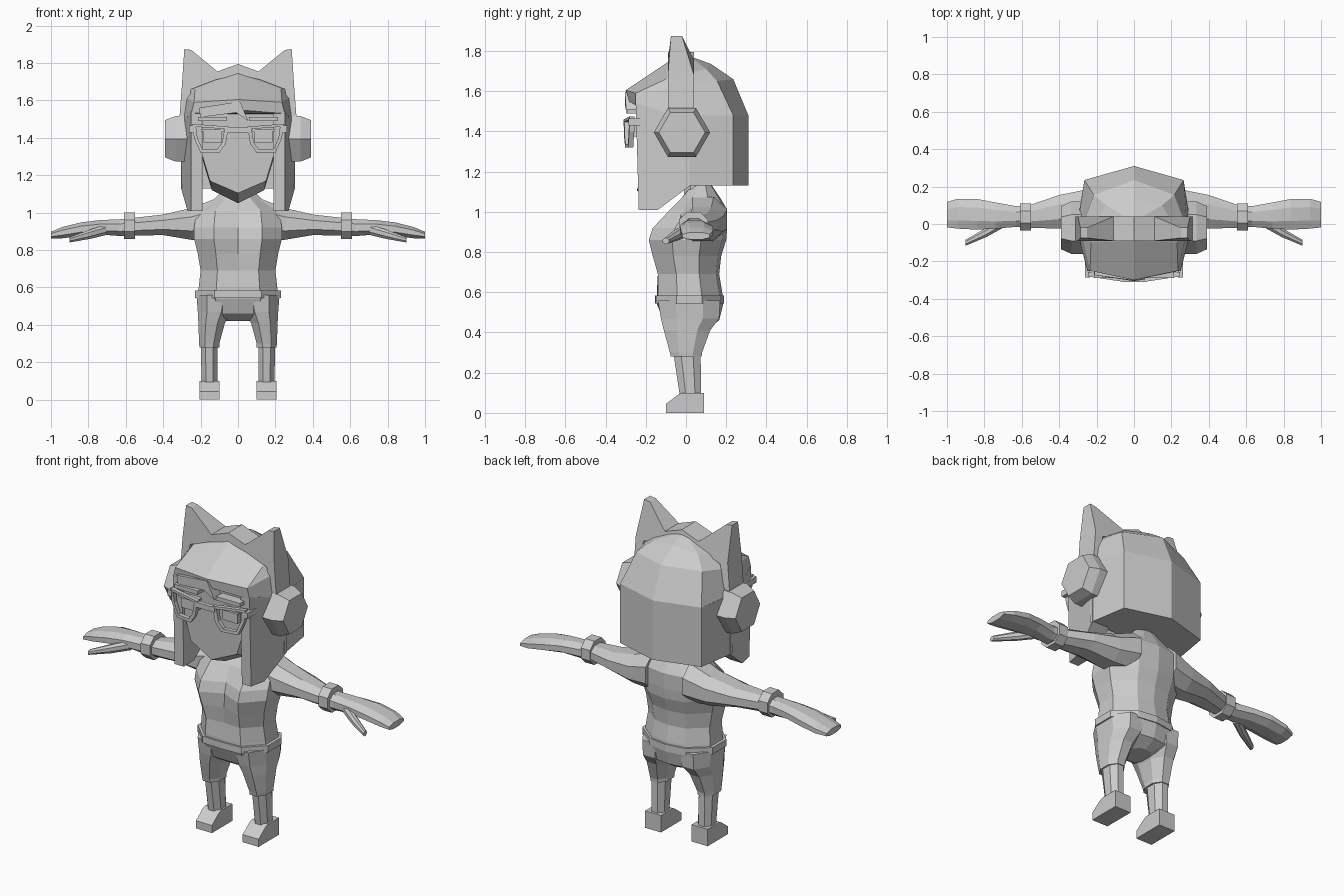
import bpy, bmesh, math

grey = bpy.data.materials.new("plain grey")
grey.diffuse_color = (0.6, 0.6, 0.6, 1)


def loft(name, rings, mirror=False, cyclic=False):
    """Skin a list of equal-length 3D rings; optional mirrored copy in x."""
    bm = bmesh.new()
    for s in ((1, -1) if mirror else (1,)):
        vs = [[bm.verts.new((s * p[0], p[1], p[2])) for p in r] for r in rings]
        n = len(rings[0])
        pairs = list(zip(vs, vs[1:])) + ([(vs[-1], vs[0])] if cyclic else [])
        for a, b in pairs:
            for i in range(n):
                j = (i + 1) % n
                bm.faces.new((a[i], a[j], b[j], b[i]))
        if not cyclic:
            bm.faces.new(vs[0])
            bm.faces.new(vs[-1])
    bmesh.ops.remove_doubles(bm, verts=bm.verts, dist=0.0001)
    bmesh.ops.recalc_face_normals(bm, faces=bm.faces)
    me = bpy.data.meshes.new(name)
    bm.to_mesh(me)
    bm.free()
    me.materials.append(grey)
    ob = bpy.data.objects.new(name, me)
    bpy.context.collection.objects.link(ob)
    return ob


def full(half):
    """Complete a half ring (first and last points on x = 0)."""
    return half + [(-x, y, z) for x, y, z in half[-2:0:-1]]


def box(name, x, y, z, mirror=False):
    r = lambda zz: [(x[0], y[0], zz), (x[1], y[0], zz), (x[1], y[1], zz), (x[0], y[1], zz)]
    return loft(name, [r(z[0]), r(z[1])], mirror)


def chamfered(u0, u1, v0, v1, k=0.28):
    """Eight-sided outline inside a rectangle."""
    a, b = (u1 - u0) * k, (v1 - v0) * k
    return [(u0 + a, v0), (u1 - a, v0), (u1, v0 + b), (u1, v1 - b),
            (u1 - a, v1), (u0 + a, v1), (u0, v1 - b), (u0, v0 + b)]


# Torso: z, half width, centre front y, side front y, back y
torso = [(.42, .07, -.05, -.05, .10), (.46, .19, -.11, -.11, .165), (.54, .22, -.145, -.14, .185),
         (.60, .21, -.145, -.14, .18), (.69, .20, -.13, -.14, .165), (.78, .215, -.13, -.165, .175),
         (.86, .235, -.125, -.185, .20), (.92, .235, -.11, -.165, .205), (1.01, .22, -.075, -.08, .205),
         (1.07, .13, -.02, -.02, .17), (1.13, .07, .02, .03, .13)]


def body_ring(z, w, yc, yf, yb):
    m, d = (yf + yb) / 2, (yb - yf) / 2
    return full([(0, yc, z), (.55 * w, yf, z), (w, m - .4 * d, z),
                 (w, m + .35 * d, z), (.5 * w, yb - .1 * d, z), (0, yb, z)])


loft("torso", [body_ring(*t) for t in torso])
loft("waistband", [body_ring(z, .23, -.155, -.15, .19) for z in (.545, .585)])
loft("neck", [[(x, y, z) for x, y in chamfered(-.06, .06, -.01, .11)] for z in (1.0, 1.2)])

# Legs: z, x range, y range, with a step at the trouser cuff
legs = [(.56, .02, .222, -.14, .17), (.47, .04, .215, -.125, .165), (.41, .07, .212, -.11, .12),
        (.30, .10, .208, -.08, .08), (.28, .10, .206, -.076, .078), (.28, .11, .198, -.06, .073),
        (.08, .11, .195, -.03, .075)]
loft("legs", [[(x, y, z) for x, y in chamfered(*r)] for z, *r in legs], True)
foot = [(-.10, 0), (-.10, .045), (-.04, .09), (-.02, .10), (.09, .10), (.09, 0)]
loft("shoes", [[(x, y, z) for y, z in foot] for x in (.10, .205)], True)


# Arms and hands: x, centre y, centre z, half depth, half height
def arm_ring(x, y, z, hy, hz):
    return [(x, a, b) for a, b in chamfered(y - hy, y + hy, z - hz, z + hz)]


arms = [(.12, .085, .965, .12, .11), (.25, .08, .94, .105, .085), (.40, .065, .935, .09, .055),
        (.56, .04, .925, .06, .047), (.63, .04, .92, .055, .045), (.74, .045, .922, .07, .038),
        (.84, .052, .912, .082, .036), (.94, .055, .893, .08, .03), (1.0, .05, .88, .068, .018)]
loft("arms", [arm_ring(*a) for a in arms], True)
loft("thumbs", [arm_ring(*a) for a in [(.70, .01, .91, .03, .028), (.79, -.045, .885, .025, .025),
                                       (.90, -.10, .855, .016, .014)]], True)
loft("bracelets", [arm_ring(x, .037, .93, .073, .07) for x in (.55, .61)], True)

# Face block with pointed chin
face_front = [(0, -.245, 1.105), (.15, -.225, 1.17), (.195, -.225, 1.32), (.195, -.235, 1.56), (0, -.265, 1.56)]
face_back = [(0, -.12, 1.05), (.14, -.12, 1.12), (.195, -.05, 1.3), (.195, -.05, 1.56), (0, -.05, 1.56)]
loft("face", [full(face_front), full(face_back)])

# Hair: faceted crown, solid back and two side locks
back = [(0, .31), (.265, .235), (.305, -.03)]
crown = [
    [(x, y, 1.48) for x, y in back] + [(.25, -.25, 1.53), (0, -.285, 1.55)],
    [(0, .235, 1.66), (.215, .155, 1.65), (.285, -.03, 1.62), (.235, -.25, 1.59), (0, -.30, 1.605)],
    [(0, .125, 1.735), (.15, .10, 1.71), (.235, -.04, 1.68), (.23, -.10, 1.66), (0, -.09, 1.745)],
    [(0, .03, 1.77), (.03, .03, 1.765), (.05, .01, 1.765), (.03, -.02, 1.765), (0, -.02, 1.77)]]
loft("hair_crown", [full(r) for r in crown])
loft("hair_back", [full([(x, y, z) for x, y in back[:2]] + [(.304, .0, z), (0, .0, z)])
                   for z in (1.13, 1.48)])
lock = [(.25, -.25, 1.54), (.25, -.235, 1.01), (.27, -.14, 1.01), (.304, .02, 1.13), (.304, .02, 1.48),
        (.304, -.03, 1.48)]
loft("side_locks", [lock, [(.19, y, z) for x, y, z in lock]], True)
swoop = [(-.21, 1.56), (.01, 1.595), (.055, 1.49), (-.01, 1.535), (-.20, 1.51)]
loft("fringe_swoop", [[(x, y + abs(x) * .15, z) for x, z in swoop] for y in (-.305, -.24)])

# Headband with pointed ears, narrowing towards the tips
band = [(0, 1.795), (.11, 1.755), (.25, 1.87), (.287, 1.875), (.30, 1.68), (.315, 1.48),
        (.285, 1.48), (.25, 1.66), (.12, 1.71), (0, 1.74)]
loft("eared_headband", [[(x, (-.075 if z > 1.8 else -.09), z) for x, z in band],
                        [(x, (-.02 if z > 1.8 else .04), z) for x, z in band]], True)


# Six-sided ear cups
def hexagon(x, r):
    return [(x, -.02 + r * math.cos(i * math.pi / 3), 1.395 + r * math.sin(i * math.pi / 3))
            for i in range(6)]


loft("ear_cups", [hexagon(.27, .14), hexagon(.335, .14), hexagon(.39, .115)], True)

# Glasses: open angular rims, bridge and short temples
rim = [(.05, 1.46), (.245, 1.475), (.235, 1.40), (.20, 1.32), (.10, 1.32), (.065, 1.37)]
cx, cz = .152, 1.402


def rim_ring(k, dy):
    pts = [(cx + (x - cx) * k, cz + (z - cz) * k) for x, z in rim]
    return [(x, -.31 + dy + (x - .05) * .15, z) for x, z in pts]


loft("glasses_rims", [rim_ring(1, 0), rim_ring(1, .025), rim_ring(.78, .025), rim_ring(.78, 0)], True, True)
box("glasses_bridge", (-.065, .065), (-.31, -.285), (1.425, 1.455))
box("glasses_temples", (.235, .262), (-.285, -.20), (1.43, 1.465), True)

# Eyes and brows
box("eyes", (.085, .185), (-.268, -.22), (1.375, 1.435), True)
box("upper_lids", (.075, .195), (-.276, -.22), (1.435, 1.447), True)
box("brows", (.06, .215), (-.29, -.23), (1.49, 1.512), True)
